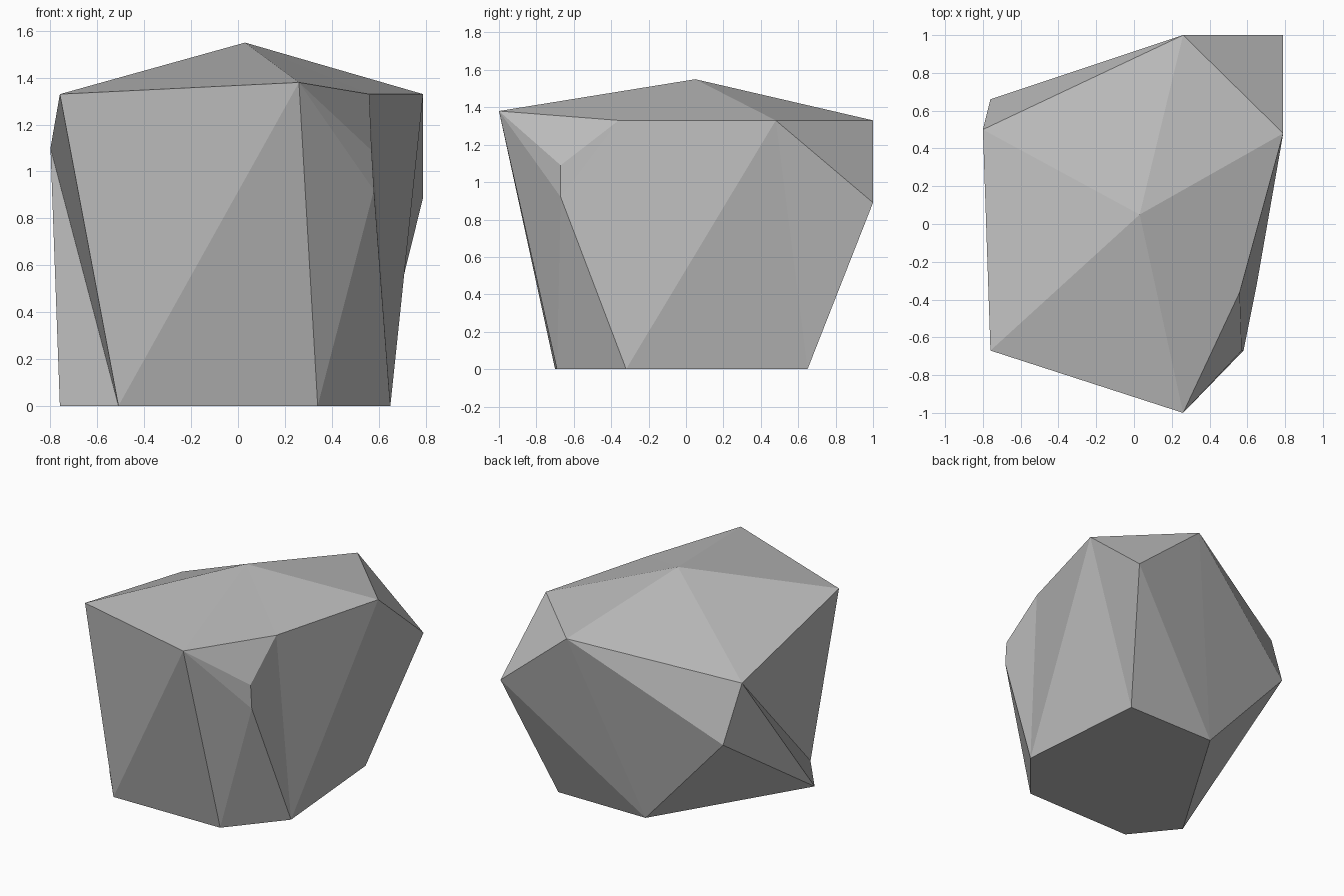
import bpy
import bmesh

# Remove the default cube only
cube = bpy.data.objects.get("Cube")
if cube:
    bpy.data.objects.remove(cube, do_unlink=True)

# Stone material
stone = bpy.data.materials.new("stone_grey")
stone.use_nodes = True
grey = (0.5, 0.5, 0.5, 1)
stone.diffuse_color = grey
shader = next(n for n in stone.node_tree.nodes if n.type == 'BSDF_PRINCIPLED')
shader.inputs["Base Color"].default_value = grey

# Corners of the boulder: one peak, a crown rim, side corners and a flat base
corners = {
    "peak": (0.03, 0.05, 1.55),
    # crown rim
    "A": (-0.76, -0.67, 1.33),
    "B": (0.26, -1.0, 1.38),
    "C": (0.56, -0.36, 1.33),
    "D": (0.79, 0.48, 1.33),
    "E": (0.26, 1.0, 1.33),
    "F": (-0.8, 0.5, 1.1),
    # side corners
    "G": (-0.76, 0.66, 0.7),
    "H": (0.79, 1.0, 0.89),
    "J": (0.57, -0.67, 1.09),
    "K": (0.58, -0.67, 0.92),
    # base
    "S": (0.34, -0.69, 0),
    "W": (0.65, -0.32, 0),
    "X": (0.57, 0.65, 0),
    "Y": (-0.13, 0.65, 0),
    "R": (-0.76, -0.39, 0),
    "T": (-0.51, -0.7, 0),
}
rim = "ABCDEF"
base = "TRYXWS"

# Chipped side facets, grouped by the way they face
facets = {
    "front": "ABT BST BKS",
    "notch": "BCJ BJK CJK CKW KWS",
    "left": "CDW DXW DHX DEH",
    "back": "EHY HXY EGY EFG",
    "right": "GRY FGR FRT AFT",
}

bm = bmesh.new()
point = {name: bm.verts.new(position) for name, position in corners.items()}


def add_face(names):
    bm.faces.new([point[name] for name in names])


# Crown fan around the peak
for i, name in enumerate(rim):
    add_face(("peak", name, rim[(i + 1) % len(rim)]))

# Sides and flat underside
for group in facets.values():
    for facet in group.split():
        add_face(facet)
add_face(base)
bmesh.ops.recalc_face_normals(bm, faces=bm.faces[:])

mesh = bpy.data.meshes.new("boulder")
bm.to_mesh(mesh)
bm.free()
mesh.materials.append(stone)
boulder = bpy.data.objects.new("boulder", mesh)
bpy.context.collection.objects.link(boulder)
